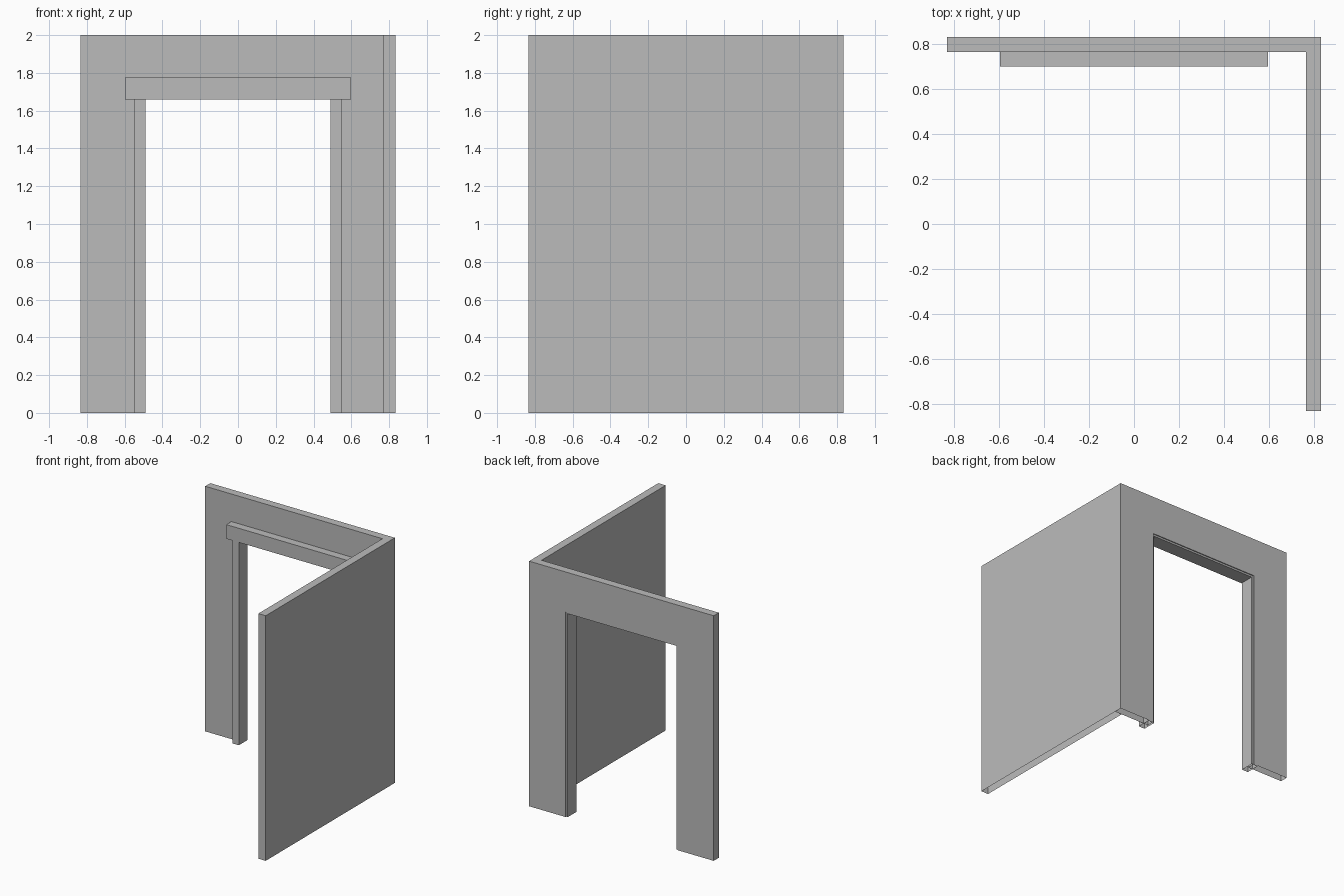
import bpy
import bmesh

if "Cube" in bpy.data.objects:
    bpy.data.objects.remove(bpy.data.objects["Cube"], do_unlink=True)

HALF, HEIGHT, INNER = 0.833, 2.0, 0.767
OPEN_X, OPEN_Z = 0.505, 1.675

grey = bpy.data.materials.new("plain grey")
grey.use_nodes = True
colour = (0.5, 0.5, 0.5, 1)
grey.diffuse_color = colour
grey.node_tree.nodes["Principled BSDF"].inputs["Base Color"].default_value = colour


def prism(name, outline, direction, open_base=False):
    """Extrude a flat outline; open_base leaves the floor side hollow."""
    bm = bmesh.new()
    face = bm.faces.new([bm.verts.new(p) for p in outline])
    out = bmesh.ops.extrude_face_region(bm, geom=[face], use_keep_orig=True)
    verts = [v for v in out["geom"] if isinstance(v, bmesh.types.BMVert)]
    bmesh.ops.translate(bm, verts=verts, vec=direction)
    bmesh.ops.recalc_face_normals(bm, faces=bm.faces)
    if open_base:
        base = [f for f in bm.faces if all(v.co.z < 0.001 for v in f.verts)]
        bmesh.ops.delete(bm, geom=base, context="FACES")
    mesh = bpy.data.meshes.new(name)
    bm.to_mesh(mesh)
    bm.free()
    mesh.materials.append(grey)
    obj = bpy.data.objects.new(name, mesh)
    bpy.context.collection.objects.link(obj)
    return obj


def box(name, x0, x1, y0, y1, z0, z1, open_base=False):
    outline = [(x0, y0, z0), (x1, y0, z0), (x1, y1, z0), (x0, y1, z0)]
    return prism(name, outline, (0, 0, z1 - z0), open_base)


# Back wall with the doorway, an arch-shaped outline
arch = [(-HALF, 0), (-HALF, HEIGHT), (INNER, HEIGHT), (HALF, HEIGHT), (HALF, 0),
        (OPEN_X, 0), (OPEN_X, OPEN_Z), (-OPEN_X, OPEN_Z), (-OPEN_X, 0)]
prism("doorway_wall", [(x, INNER, z) for x, z in arch],
      (0, HALF - INNER, 0), True)

# Solid side wall
box("side_wall", INNER, HALF, -HALF, INNER, 0, HEIGHT, True)

# Door posts, mirrored
for side, name in ((-1, "right_post"), (1, "left_post")):
    x0, x1 = sorted((side * 0.49, side * 0.547))
    box(name, x0, x1, 0.71, 0.825, 0, 1.66, True)

# Lintel over the posts
box("lintel", -0.597, 0.597, 0.702, 0.825, 1.66, 1.775)
